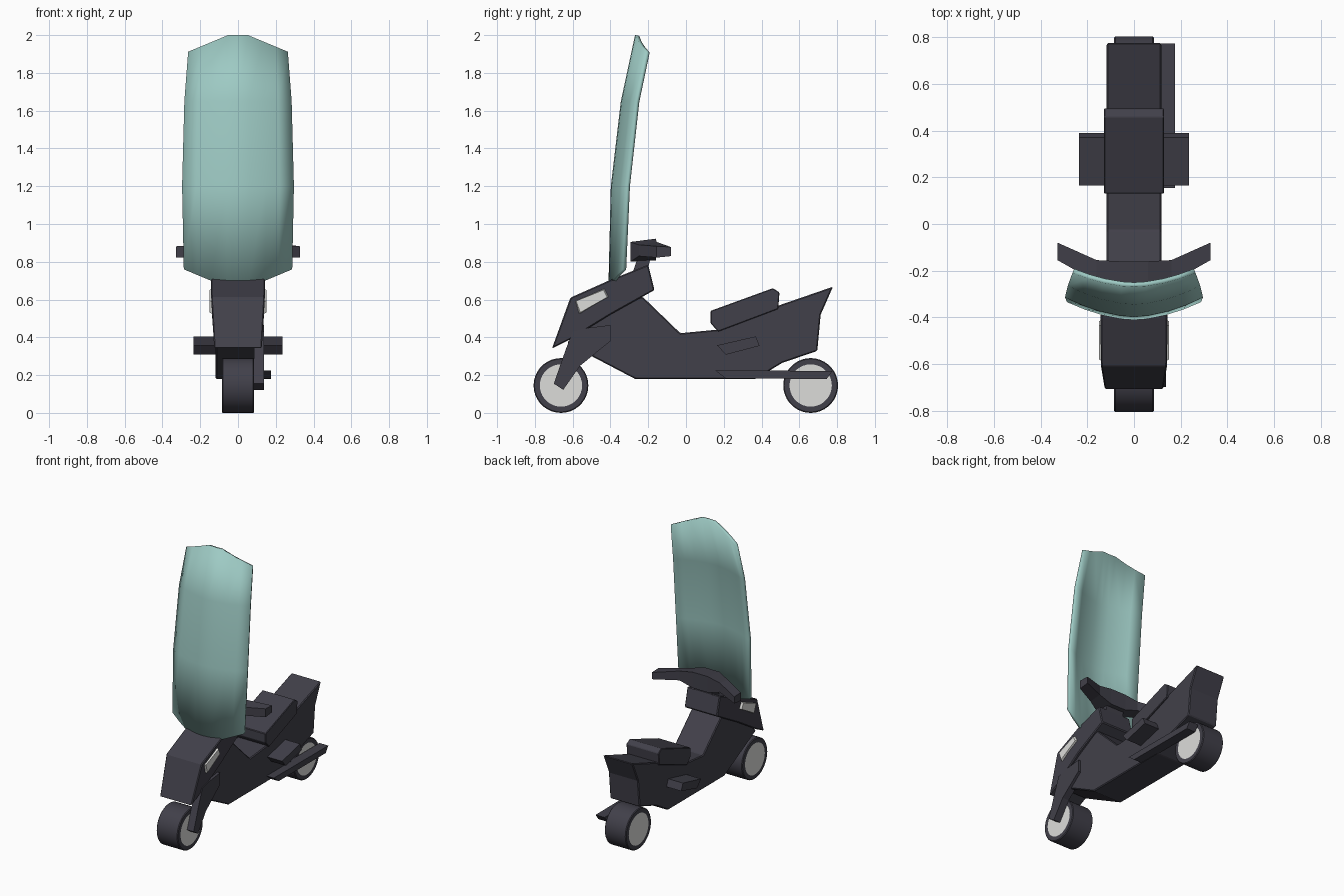
import bpy, bmesh, math

if "Cube" in bpy.data.objects:
    bpy.data.objects.remove(bpy.data.objects["Cube"])


def material(name, rgb):
    m = bpy.data.materials.new(name)
    m.diffuse_color = (*rgb, 1)
    m.use_nodes = True
    m.node_tree.nodes["Principled BSDF"].inputs["Base Color"].default_value = m.diffuse_color
    return m


DARK = material("dark_grey", (0.053, 0.051, 0.068))
GLASS = material("pale_teal", (0.34, 0.59, 0.55))
LIGHT = material("light_grey", (0.72, 0.72, 0.70))


def finish(bm, name, mats, bevel=0, smooth=False, closed=True):
    if closed:
        bmesh.ops.recalc_face_normals(bm, faces=bm.faces[:])
    me = bpy.data.meshes.new(name)
    bm.to_mesh(me)
    bm.free()
    for m in mats:
        me.materials.append(m)
    if smooth:
        me.shade_smooth()
        me.set_sharp_from_angle(angle=math.radians(35))
    ob = bpy.data.objects.new(name, me)
    bpy.context.collection.objects.link(ob)
    if bevel:
        b = ob.modifiers.new("bevel", 'BEVEL')
        b.width, b.segments = bevel, 1
        b.limit_method = 'ANGLE'
    return ob


def loft(name, rings, mat, bevel=0):
    """Skin a row of equal-length point rings and cap both ends."""
    bm = bmesh.new()
    vs = [[bm.verts.new(p) for p in r] for r in rings]
    n = len(vs[0])
    for a, b in zip(vs, vs[1:]):
        for i in range(n):
            j = (i + 1) % n
            bm.faces.new((a[i], a[j], b[j], b[i]))
    bm.faces.new(vs[0])
    bm.faces.new(vs[-1])
    return finish(bm, name, [mat], bevel)


def prism(name, profile, x0, x1, mat=DARK, bevel=0.0):
    """Side profile (y, z) extruded from x0 to x1."""
    return loft(name, [[(x, y, z) for y, z in profile] for x in (x0, x1)], mat, bevel)


# Main body with tail
prism("body", [(-0.63, 0.37), (-0.48, 0.29), (-0.27, 0.18), (0.37, 0.18), (0.51, 0.265),
               (0.695, 0.328), (0.713, 0.52), (0.778, 0.668), (0.48, 0.565), (0.16, 0.44),
               (-0.03, 0.422), (-0.23, 0.615), (-0.45, 0.55)], -0.118, 0.118, bevel=0.006)

# Nose fairing, narrower at its front tip
nose = [(-0.71, 0.34, 0.126), (-0.612, 0.61, 0.142), (-0.41, 0.70, 0.144), (-0.20, 0.785, 0.13),
        (-0.167, 0.65, 0.13), (-0.40, 0.52, 0.138), (-0.62, 0.385, 0.128)]
loft("nose_fairing", [[(s * w, y, z) for y, z, w in nose] for s in (-1, 1)], DARK, 0.006)

# Headlights and foot pegs on both sides
for s, side in ((-1, "left"), (1, "right")):
    lamp = [(-0.59, 0.592), (-0.43, 0.66), (-0.408, 0.615), (-0.567, 0.52)]
    cy, cz = -0.499, 0.597
    inner = [(s * 0.13, y, z) for y, z in lamp]
    outer = [(s * 0.151, cy + (y - cy) * 0.9, cz + (z - cz) * 0.85) for y, z in lamp]
    loft("headlight_" + side, [inner, outer], LIGHT)
    prism("foot_peg_" + side, [(0.165, 0.358), (0.37, 0.405), (0.39, 0.355), (0.21, 0.308)],
          s * 0.11, s * 0.235)

# Single-sided fork and rear swing arm
prism("front_fork", [(-0.60, 0.43), (-0.635, 0.34), (-0.70, 0.155), (-0.65, 0.122),
                     (-0.56, 0.25), (-0.40, 0.38), (-0.40, 0.465), (-0.52, 0.45)], 0.085, 0.137)
prism("swing_arm", [(0.155, 0.225), (0.775, 0.222), (0.745, 0.18), (0.21, 0.182)], 0.105, 0.176)

# Seat
prism("seat", [(0.13, 0.54), (0.46, 0.66), (0.495, 0.638), (0.488, 0.55), (0.17, 0.43),
               (0.13, 0.475)], -0.129, 0.129, bevel=0.004)

# Steering neck
prism("steering_neck", [(-0.29, 0.72), (-0.26, 0.81), (-0.25, 0.85), (-0.18, 0.85),
                        (-0.20, 0.77)], -0.07, 0.07)

# Swept-back handlebar: x, front y, back y, bottom z, top front z, top back z
half = [(0.06, -0.295, -0.16, 0.80, 0.905, 0.922), (0.16, -0.25, -0.155, 0.83, 0.89, 0.905),
        (0.328, -0.155, -0.08, 0.822, 0.882, 0.878)]
bar = [(-h[0], *h[1:]) for h in half[::-1]] + half
loft("handlebar", [[(x, f, zb), (x, b, zb + 0.008), (x, b, t2), (x, f, t1)]
                   for x, f, b, zb, t1, t2 in bar], DARK)

# Tall curved windshield: z, centre y, edge y, half width
rows = [(0.70, -0.41, -0.335, 0.287), (1.2, -0.398, -0.315, 0.296),
        (1.65, -0.345, -0.265, 0.284), (2.0, -0.27, -0.21, 0.264)]
cols = [-1, -0.75, -0.5, -0.2, 0, 0.2, 0.5, 0.75, 1]
bm = bmesh.new()
grid = []
for k, (z, yc, ye, w) in enumerate(rows):
    line = []
    for u in cols:
        a = abs(u)
        dz = 0
        if k == 0:
            dz = max(0, a - 0.5) * 0.12
        if k == 3:
            dz = -max(0, a - 0.2) * 0.11
        line.append(bm.verts.new((w * u, yc + (ye - yc) * a ** 1.8, z + dz)))
    grid.append(line)
for lo, hi in zip(grid, grid[1:]):
    for i in range(len(cols) - 1):
        bm.faces.new((lo[i], lo[i + 1], hi[i + 1], hi[i]))
shield = finish(bm, "windshield", [GLASS], smooth=True, closed=False)
sol = shield.modifiers.new("thickness", 'SOLIDIFY')
sol.thickness, sol.offset = 0.02, -1

# Wheels: revolved tyre with pale hub discs on both faces
section = [(0.085, 0.112), (0.085, 0.14), (0.08, 0.145)]
section = section + [(-x, r) for x, r in section[::-1]]
for name, y in (("front_wheel", -0.662), ("rear_wheel", 0.66)):
    bm = bmesh.new()
    N = 36
    rings = [[bm.verts.new((x, y + r * math.cos(i * math.tau / N),
                            0.145 + r * math.sin(i * math.tau / N))) for i in range(N)]
             for x, r in section]
    for a, b in zip(rings, rings[1:]):
        for i in range(N):
            j = (i + 1) % N
            bm.faces.new((a[i], a[j], b[j], b[i]))
    for r in (rings[0], rings[-1]):
        bm.faces.new(r).material_index = 1
    finish(bm, name, [DARK, LIGHT], smooth=True)
